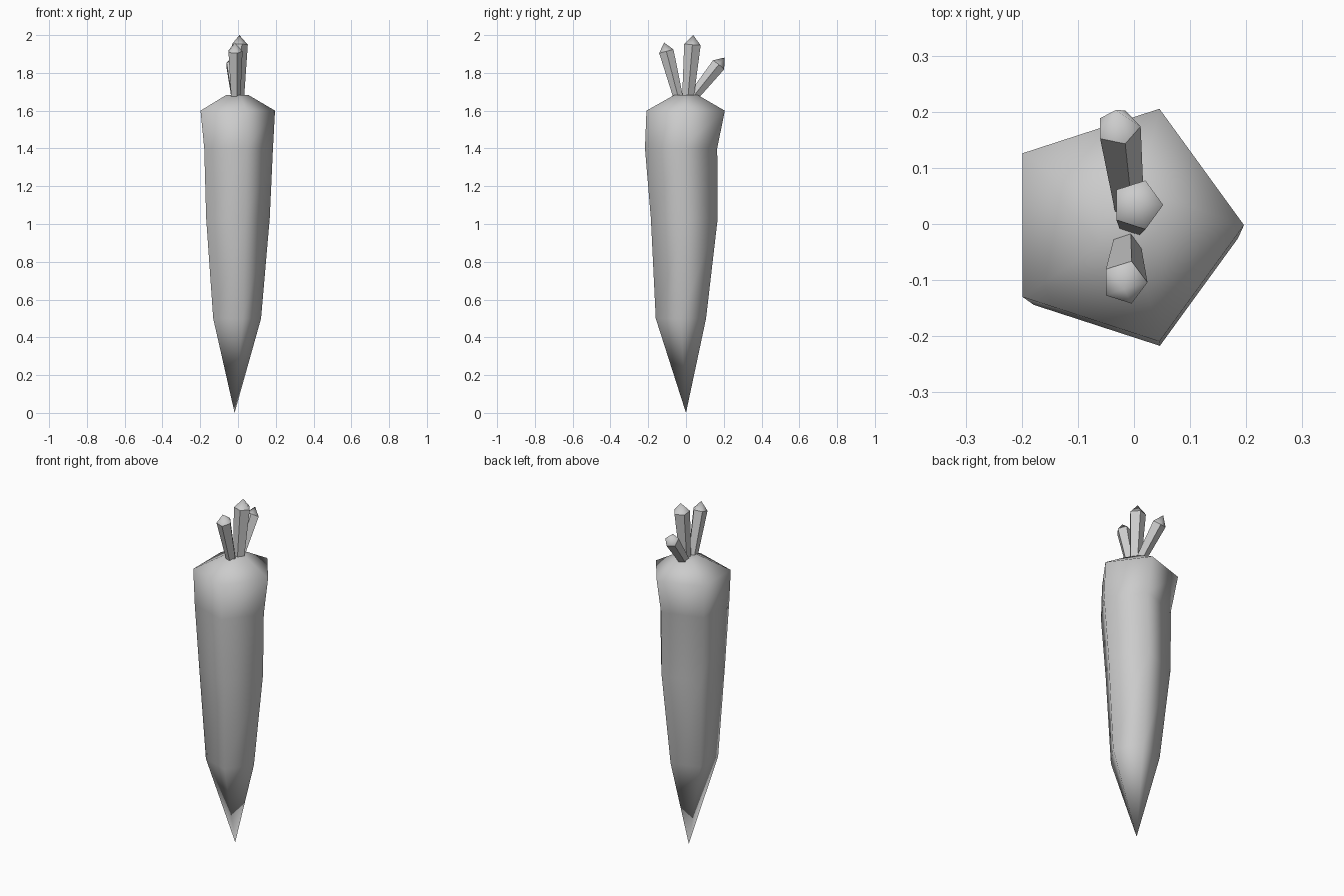
import bpy, bmesh
from math import cos, sin, radians
from mathutils import Vector

if "Cube" in bpy.data.objects:
    bpy.data.objects.remove(bpy.data.objects["Cube"])

SIDES = 5


def ring(bm, centre, radius, u=Vector((1, 0, 0)), v=Vector((0, 1, 0))):
    c = Vector(centre)
    step = radians(360 / SIDES)
    return [bm.verts.new(c + radius * (u * cos(i * step) + v * sin(i * step)))
            for i in range(SIDES)]


def bridge(bm, a, b, smooth):
    for i in range(SIDES):
        j = (i + 1) % SIDES
        bm.faces.new((a[i], a[j], b[j], b[i])).smooth = smooth


def fan(bm, loop, tip):
    t = bm.verts.new(tip)
    for i in range(SIDES):
        bm.faces.new((loop[i], loop[(i + 1) % SIDES], t)).smooth = True


def finish(bm, name):
    bmesh.ops.recalc_face_normals(bm, faces=bm.faces)
    mesh = bpy.data.meshes.new(name)
    bm.to_mesh(mesh)
    bm.free()
    bpy.context.collection.objects.link(bpy.data.objects.new(name, mesh))


# Root: slightly wobbly five-sided taper (centre x, y, z, radius)
bm = bmesh.new()
profile = [(-0.018, -0.027, 0.50, 0.140),
           (-0.018, -0.009, 1.03, 0.186),
           (-0.016, -0.026, 1.40, 0.201),
           (-0.022, -0.002, 1.60, 0.218),
           (-0.010, 0.000, 1.683, 0.065)]
rings = [ring(bm, p[:3], p[3]) for p in profile]
for lower, upper in zip(rings, rings[1:]):
    bridge(bm, lower, upper, True)
fan(bm, rings[0], (-0.018, 0, 0))
bm.faces.new(rings[-1]).smooth = True
finish(bm, "carrot_root")


# Stalks: flaring five-sided prisms with pointed caps
def stalk(name, base, shoulder, tip_height, r0, r1):
    base, shoulder = Vector(base), Vector(shoulder)
    axis = (shoulder - base).normalized()
    v = axis.cross(Vector((1, 0, 0))).normalized()
    u = v.cross(axis)
    bm = bmesh.new()
    low = ring(bm, base, r0, u, v)
    high = ring(bm, shoulder, r1, u, v)
    bm.faces.new(low)
    bridge(bm, low, high, False)
    fan(bm, high, shoulder + axis * tip_height)
    finish(bm, name)


stalk("front_stalk", (-0.014, -0.041, 1.67), (-0.017, -0.104, 1.914), 0.048, 0.027, 0.041)
stalk("middle_stalk", (0.000, 0.010, 1.665), (0.006, 0.034, 1.95), 0.05, 0.032, 0.046)
stalk("back_stalk", (-0.010, 0.030, 1.665), (-0.028, 0.172, 1.842), 0.05, 0.028, 0.040)
